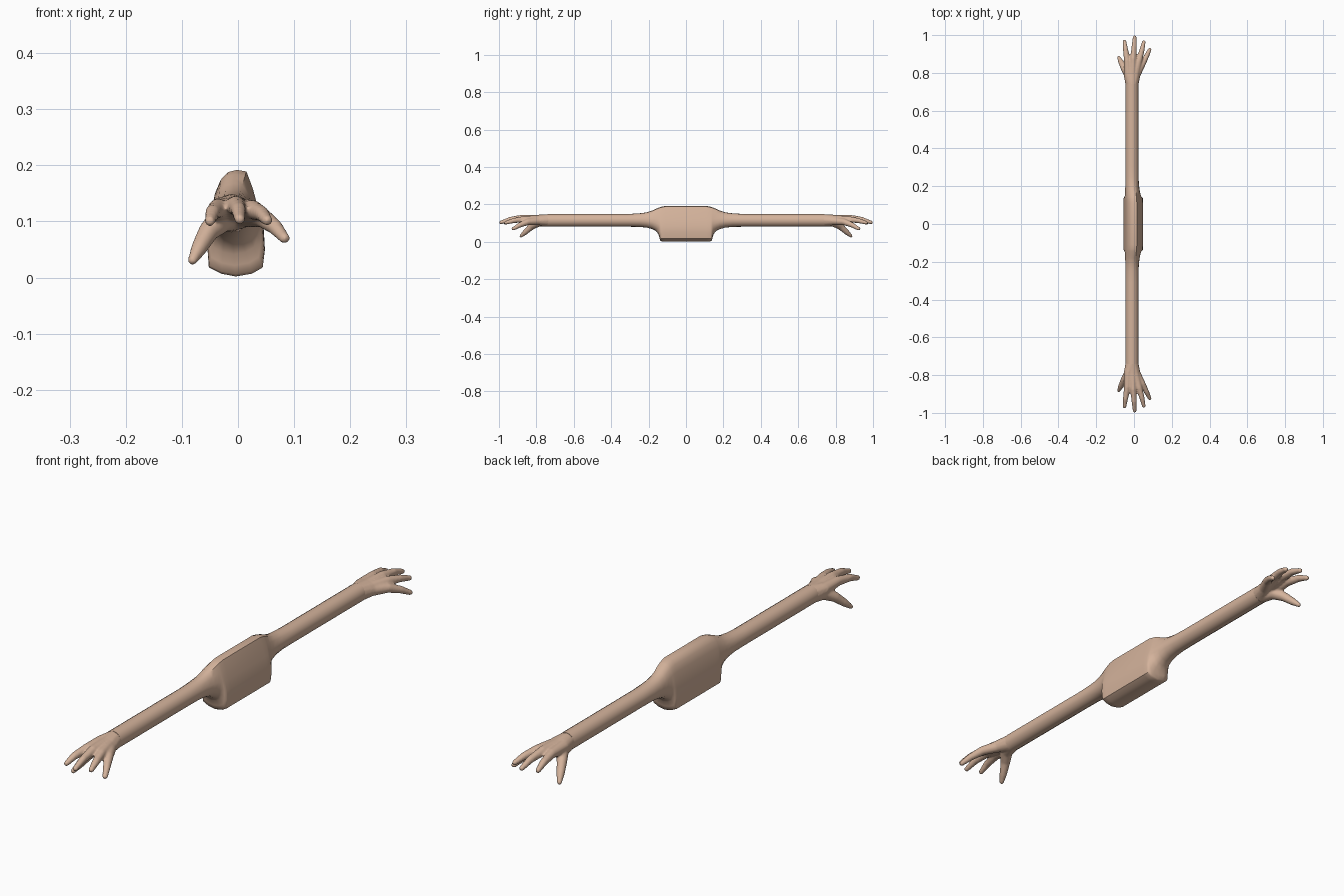
import bpy, bmesh, math
from mathutils import Vector, Matrix

if "Cube" in bpy.data.objects:
    bpy.data.objects.remove(bpy.data.objects["Cube"])

skin = bpy.data.materials.new("tan skin")
skin.use_nodes = True
skin.diffuse_color = (0.66, 0.45, 0.33, 1)
skin.node_tree.nodes["Principled BSDF"].inputs["Base Color"].default_value = skin.diffuse_color


def finish(bm, name):
    mesh = bpy.data.meshes.new(name)
    bm.to_mesh(mesh)
    bm.free()
    obj = bpy.data.objects.new(name, mesh)
    bpy.context.collection.objects.link(obj)
    mesh.materials.append(skin)
    return obj


def shade(obj, angle):
    bpy.ops.object.select_all(action="DESELECT")
    obj.select_set(True)
    bpy.context.view_layer.objects.active = obj
    bpy.ops.object.shade_smooth_by_angle(angle=math.radians(angle))


# Torso and arms: one loft, blending a torso section into a round arm section
TORSO = [(-.004, .002), (.025, .007), (.044, .018), (.048, .05), (.046, .085),
         (.037, .12), (.026, .16), (.015, .189), (-.002, .192), (-.018, .188),
         (-.031, .174), (-.041, .15), (-.051, .10), (-.055, .06), (-.052, .018), (-.03, .007)]
ARM_X, ARM_Z, ARM_R = -0.011, 0.115, 0.034
# Stations: distance from centre, torso share of the top, torso share of the bottom
STATIONS = [(0, 1, 1), (.11, 1, 1), (.13, .9, 1), (.137, .86, .95), (.142, .82, .75),
            (.148, .76, .5), (.16, .66, .3), (.18, .43, .16), (.21, .2, .06),
            (.25, .08, .01), (.31, 0, 0), (.74, 0, 0)]


def section(y, top, bottom):
    points = []
    for i, (tx, tz) in enumerate(TORSO):
        a = math.tau * i / len(TORSO) - math.pi / 2
        share = (1 - math.sin(a)) / 2
        share = min(1, max(0, share * 2 - 0.5))
        w = top + (bottom - top) * share
        ax, az = ARM_X + ARM_R * math.cos(a), ARM_Z + ARM_R * math.sin(a)
        points.append((ax + (tx - ax) * w, y, az + (tz - az) * w))
    return points


bm = bmesh.new()
rows = [(-y, t, b) for y, t, b in reversed(STATIONS[1:])] + STATIONS
rings = [[bm.verts.new(p) for p in section(*row)] for row in rows]
for r0, r1 in zip(rings, rings[1:]):
    for i in range(len(r0)):
        j = (i + 1) % len(r0)
        bm.faces.new((r0[i], r0[j], r1[j], r1[i]))
bm.faces.new(rings[0])
bm.faces.new(rings[-1])
bmesh.ops.recalc_face_normals(bm, faces=bm.faces)
shade(finish(bm, "torso_and_arms"), 45)

# Hands: tapered chains from the wrist through each knuckle to a fingertip
WRIST = (ARM_X, .735, ARM_Z, .034)
DIGITS = {
    "thumb": [(-.028, .79, .105, .025), (-.052, .825, .083, .019),
              (-.069, .858, .053, .015), (-.081, .882, .031, .009)],
    "index": [(-.03, .79, .119, .025), (-.036, .865, .123, .018),
              (-.045, .925, .116, .014), (-.05, .966, .101, .010)],
    "middle": [(-.008, .79, .121, .025), (-.004, .875, .128, .018),
               (.001, .94, .120, .014), (.003, .989, .104, .010)],
    "ring": [(.006, .79, .118, .024), (.026, .865, .121, .018),
             (.042, .92, .114, .014), (.052, .963, .102, .010)],
    "little": [(.012, .79, .112, .023), (.043, .845, .107, .018),
               (.066, .888, .090, .014), (.083, .923, .070, .010)],
}

bm = bmesh.new()
for chain in DIGITS.values():
    chain = [Vector(p) for p in [WRIST] + chain]
    for a, b in zip(chain, chain[1:]):
        steps = 9
        for s in range(steps + 1):
            p = a.lerp(b, s / steps)
            bmesh.ops.create_icosphere(bm, subdivisions=2, radius=p.w,
                                       matrix=Matrix.Translation(p.xyz))
hand = finish(bm, "hands")
remesh = hand.modifiers.new("fuse", "REMESH")
remesh.mode = "VOXEL"
remesh.voxel_size = 0.004
remesh.use_smooth_shade = True
soft = hand.modifiers.new("soften", "SMOOTH")
soft.factor = 0.5
soft.iterations = 5
mirror = hand.modifiers.new("both ends", "MIRROR")
mirror.use_axis = (False, True, False)
mirror.use_mirror_merge = False
